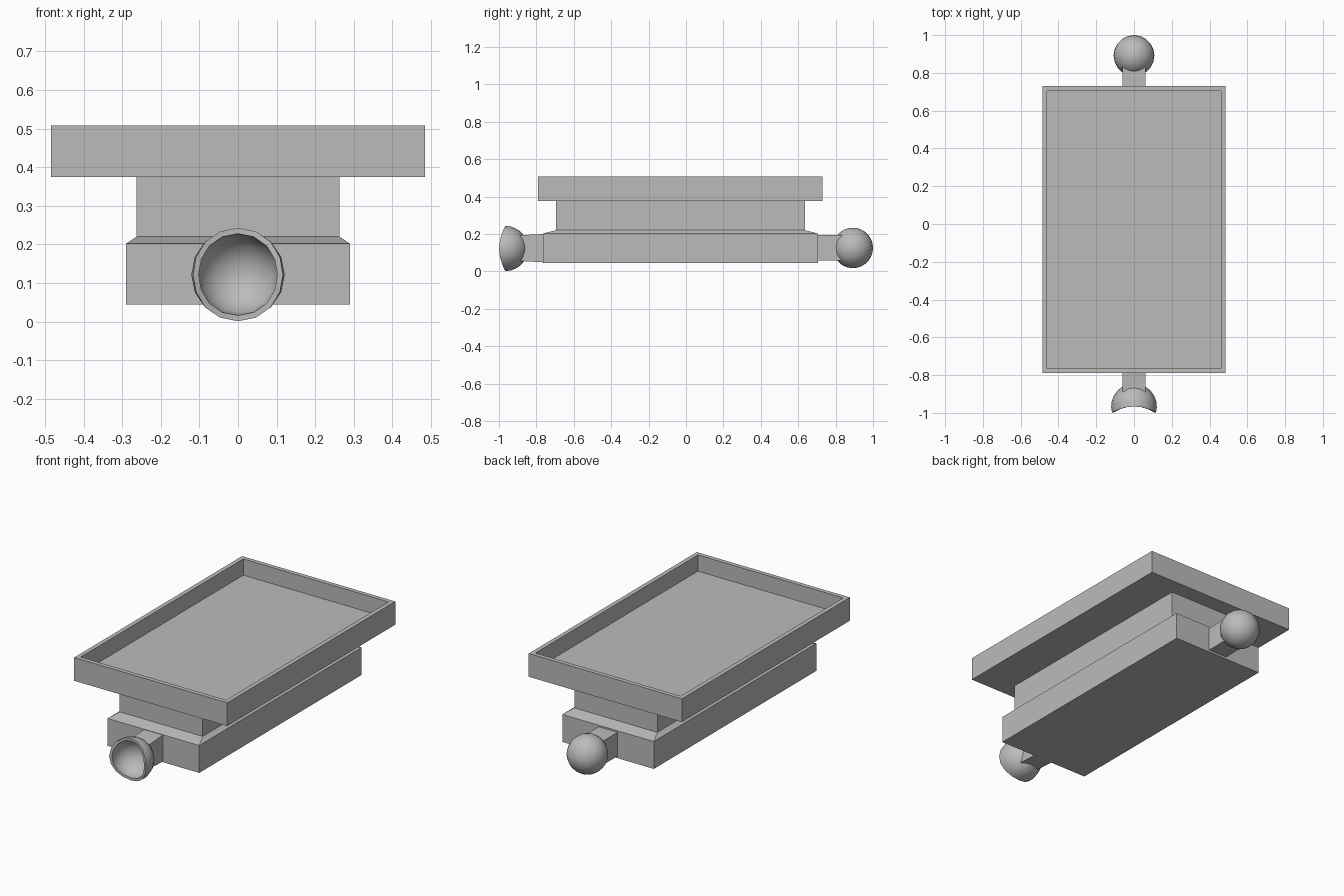
import bpy
import bmesh
from math import sin, cos, pi, sqrt, radians

cube = bpy.data.objects.get("Cube")
if cube:
    bpy.data.objects.remove(cube, do_unlink=True)

grey = bpy.data.materials.new("plain grey")
grey.use_nodes = True
COLOUR = (0.5, 0.5, 0.5, 1)
grey.diffuse_color = COLOUR
grey.node_tree.nodes["Principled BSDF"].inputs["Base Color"].default_value = COLOUR

MID_Y = -0.03          # middle of the rectangular parts


def finish(name, bm, smooth=False):
    bmesh.ops.recalc_face_normals(bm, faces=bm.faces[:])
    mesh = bpy.data.meshes.new(name)
    bm.to_mesh(mesh)
    bm.free()
    mesh.materials.append(grey)
    obj = bpy.data.objects.new(name, mesh)
    bpy.context.collection.objects.link(obj)
    if smooth:
        bpy.ops.object.select_all(action='DESELECT')
        obj.select_set(True)
        bpy.context.view_layer.objects.active = obj
        bpy.ops.object.shade_smooth_by_angle(angle=radians(40))
    return obj


def bridge(bm, a, b):
    n = len(a)
    for i in range(n):
        bm.faces.new((a[i], a[(i + 1) % n], b[(i + 1) % n], b[i]))


def stack(name, levels):
    """Closed solid lofted through rectangles (half x, half y, z)."""
    bm = bmesh.new()
    rings = [[bm.verts.new((sx * hx, MID_Y + sy * hy, z))
              for sx, sy in ((-1, -1), (1, -1), (1, 1), (-1, 1))]
             for hx, hy, z in levels]
    for a, b in zip(rings, rings[1:]):
        bridge(bm, a, b)
    bm.faces.new(rings[0])
    bm.faces.new(rings[-1])
    return finish(name, bm)


def arm(name, root_y, ball_y, ball_z, radius, flare):
    """Rectangular arm whose open end is fitted to a sphere."""
    bm = bmesh.new()
    hx, hz, steps = 0.06, 0.068, 6
    corners = [(-1, -1), (1, -1), (1, 1), (-1, 1)]
    side = 1 if root_y > ball_y else -1
    root, tip = [], []
    for i, (ax, az) in enumerate(corners):
        bx, bz = corners[(i + 1) % 4]
        for k in range(steps):
            t = k / steps
            x = hx * (ax + (bx - ax) * t)
            z = hz * (az + (bz - az) * t)
            y = ball_y + side * sqrt(radius ** 2 - x * x - z * z)
            root.append(bm.verts.new((x, root_y, ball_z + z * flare)))
            tip.append(bm.verts.new((x, y, ball_z + z)))
    bridge(bm, root, tip)
    return finish(name, bm, True)


# Tray with raised rim
stack("tray", [(0.485, 0.76, 0.375), (0.485, 0.76, 0.508),
               (0.46, 0.735, 0.508), (0.46, 0.735, 0.415)])

# Body with sloped shoulder and narrower neck
stack("body", [(0.29, 0.735, 0.045), (0.29, 0.735, 0.202),
               (0.263, 0.665, 0.22), (0.263, 0.665, 0.376)])

# Coupling ball at the back
BALL_Y, BALL_Z, BALL_R = 0.892, 0.125, 0.108
bm = bmesh.new()
bmesh.ops.create_uvsphere(bm, u_segments=20, v_segments=14, radius=BALL_R)
bmesh.ops.translate(bm, verts=bm.verts[:], vec=(0, BALL_Y, BALL_Z))
finish("coupling_ball", bm, True)
arm("back_arm", 0.70, BALL_Y, BALL_Z, BALL_R - 0.006, 1.0)

# Coupling cup at the front, its rim reaching further forward at the sides
CUP_Y, CUP_Z, CUP_R, CUP_IN = -0.966, 0.122, 0.121, 0.106
SEG, RINGS = 16, 7
bm = bmesh.new()
shells = []
for r in (CUP_R, CUP_IN):
    pole = bm.verts.new((0, CUP_Y + r, CUP_Z))
    rings = []
    for j in range(1, RINGS + 1):
        ring = []
        for i in range(SEG):
            a = 2 * pi * i / SEG
            end = radians(90 + 16 * cos(a) ** 2)
            t = end * j / RINGS
            ring.append(bm.verts.new((r * sin(t) * cos(a), CUP_Y + r * cos(t),
                                      CUP_Z + r * sin(t) * sin(a))))
        rings.append(ring)
    for i in range(SEG):
        bm.faces.new((pole, rings[0][i], rings[0][(i + 1) % SEG]))
    for a, b in zip(rings, rings[1:]):
        bridge(bm, a, b)
    shells.append(rings[-1])
bridge(bm, *shells)
finish("coupling_cup", bm, True)
arm("front_arm", -0.76, CUP_Y, CUP_Z + 0.002, 0.114, 1.12)
